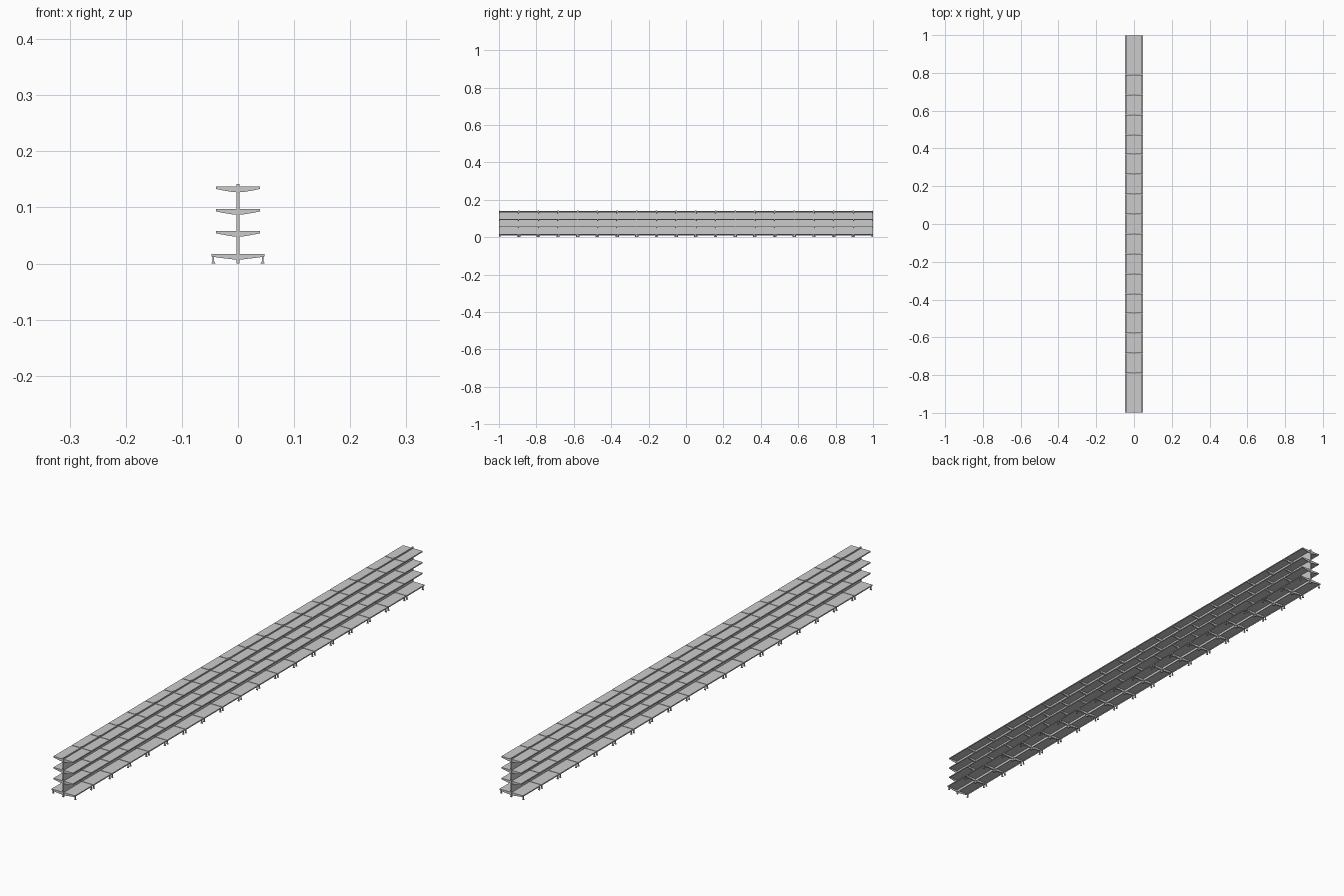
import bpy

if "Cube" in bpy.data.objects:
    bpy.data.objects.remove(bpy.data.objects["Cube"])

BAYS = 19
PITCH = 2.0 / BAYS
GAP = 0.0012          # clearance at each end of a bay
INSET = 0.005         # bracket and foot distance from the bay joint


def extrude_y(name, profile, spans, mirror=True):
    """Extrude an (x, z) profile along each y span of one bay, then repeat it over all bays."""
    verts, faces = [], []
    n = len(profile)
    for y0, y1 in spans:
        b = len(verts)
        verts += [(x, -1 + y0, z) for x, z in profile]
        verts += [(x, -1 + y1, z) for x, z in profile]
        faces.append([b + i for i in range(n)])
        faces.append([b + n + i for i in reversed(range(n))])
        for i in range(n):
            j = (i + 1) % n
            faces.append([b + j, b + i, b + n + i, b + n + j])
    # make profile winding consistent so the normals face outwards
    area = sum(profile[i][0] * profile[(i + 1) % n][1] - profile[(i + 1) % n][0] * profile[i][1]
               for i in range(n))
    if area < 0:
        faces = [f[::-1] for f in faces]
    me = bpy.data.meshes.new(name)
    me.from_pydata(verts, [], faces)
    ob = bpy.data.objects.new(name, me)
    bpy.context.collection.objects.link(ob)
    if mirror:
        m = ob.modifiers.new("both_sides", 'MIRROR')
        m.use_mirror_merge = False
    a = ob.modifiers.new("bays", 'ARRAY')
    a.count = BAYS
    a.use_relative_offset = False
    a.use_constant_offset = True
    a.constant_offset_displace = (0, PITCH, 0)
    return ob


def rect(x0, x1, z0, z1):
    return [(x0, z0), (x1, z0), (x1, z1), (x0, z1)]


def pair(inset, width):
    """Matching y spans at the two ends of a bay."""
    return [(inset, inset + width), (PITCH - inset - width, PITCH - inset)]


full = [(GAP, PITCH - GAP)]
full_ends = [(0, PITCH)]

# Shelf levels: name, top height, half depth, bracket depth
levels = [("base", 0.017, 0.047, 0.010),
          ("lower", 0.058, 0.039, 0.010),
          ("middle", 0.097, 0.039, 0.010),
          ("upper", 0.137, 0.039, 0.010)]

for name, top, half, deep in levels:
    # Sheet with a turned-down front lip
    t = 0.0012
    extrude_y(name + "_shelf",
              [(0.0022, top), (0.0022, top - t), (half - t, top - t),
               (half - t, top - 0.0042), (half, top - 0.0042), (half, top)], full)
    # Tapered brackets below the sheet
    extrude_y(name + "_bracket",
              [(0.002, top - t), (0.002, top - deep), (0.010, top - deep + 0.0006),
               (half - 0.010, top - 0.0062), (half - 0.002, top - 0.0045),
               (half - 0.0012, top - t)], pair(GAP, 0.0012))

# Upright posts at the bay ends
extrude_y("upright_post", rect(-0.0025, 0.0025, 0.002, 0.142), pair(0, 0.004), False)
# Back panel between the posts
extrude_y("back_panel", rect(-0.001, 0.001, 0.008, 0.140), [(0.003, PITCH - 0.003)], False)
# Top rail
extrude_y("top_rail", rect(-0.0018, 0.0018, 0.1385, 0.1405), [(0.003, PITCH - 0.003)], False)
# Centre feet under the posts
extrude_y("post_foot", rect(-0.003, 0.003, 0, 0.0025), pair(0, 0.005), False)

# Outer levelling feet: stem and flared pad
extrude_y("outer_foot",
          [(0.0405, 0), (0.0475, 0), (0.0475, 0.0012), (0.0455, 0.004),
           (0.0455, 0.0128), (0.0425, 0.0128), (0.0425, 0.004), (0.0405, 0.0012)],
          pair(INSET, 0.004))
